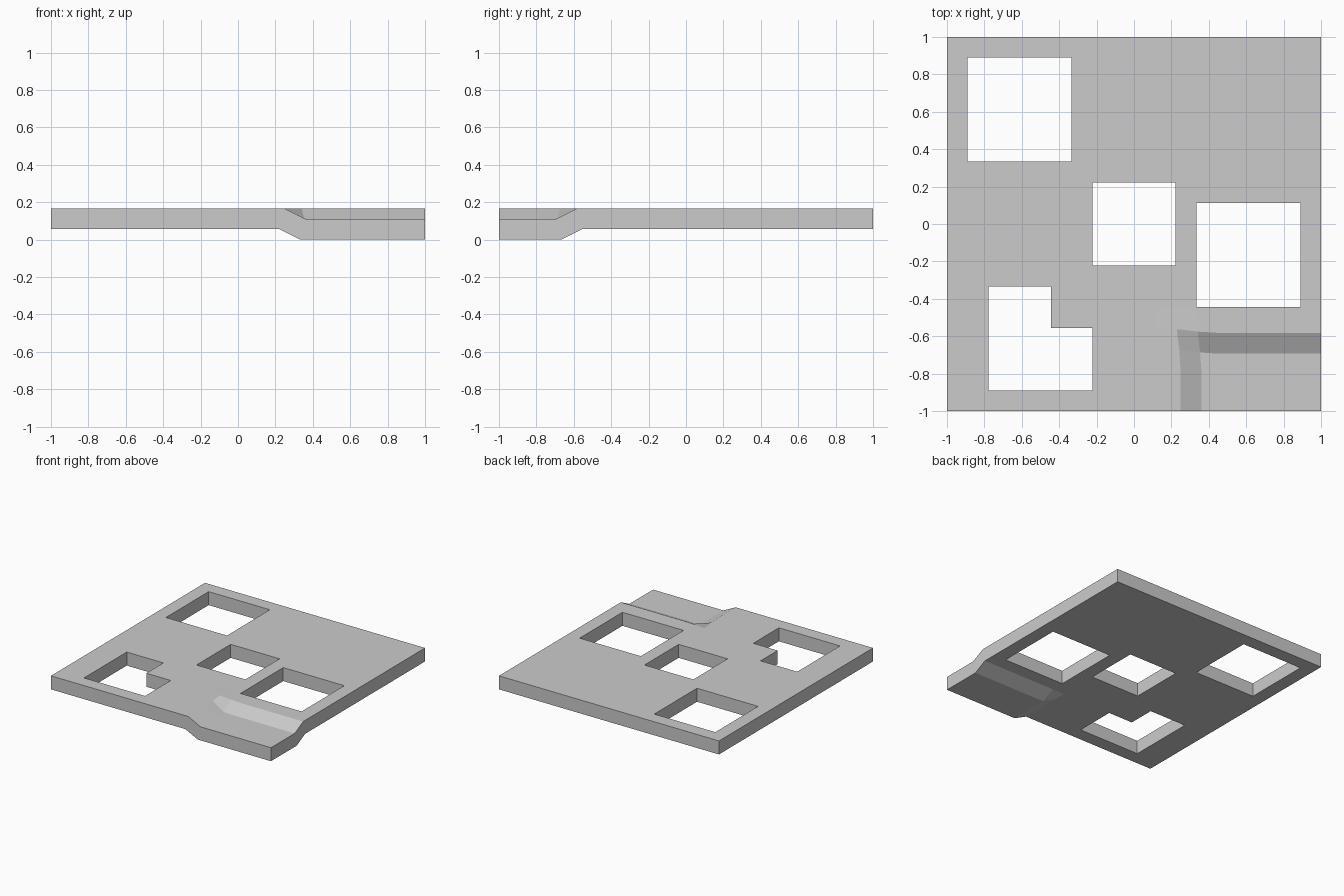
import bpy, bmesh

if "Cube" in bpy.data.objects:
    bpy.data.objects.remove(bpy.data.objects["Cube"])

N = 18                # grid cells per side
S = 2 / N             # cell size
HIGH = S / 2          # underside height of the main plate

# Openings as cell ranges: x0, x1, y0, y1 (cells counted from the centre)
openings = [(-8, -3, 3, 8), (-2, 2, -2, 2), (3, 8, -4, 1),
            (-7, -4, -8, -3), (-4, -2, -8, -5)]

# Underside sheet with openings and the lowered front right corner
bm = bmesh.new()
bmesh.ops.create_grid(bm, x_segments=N, y_segments=N, size=1)
for v in bm.verts:
    low = v.co.x > 2.5 * S and v.co.y < -5.5 * S
    v.co.z = 0 if low else HIGH


def in_opening(face):
    c = face.calc_center_median() / S
    return any(x0 < c.x < x1 and y0 < c.y < y1 for x0, x1, y0, y1 in openings)


bmesh.ops.delete(bm, geom=[f for f in bm.faces if in_opening(f)], context='FACES')

mesh = bpy.data.meshes.new("floor_plate")
bm.to_mesh(mesh)
bm.free()
plate = bpy.data.objects.new("floor_plate", mesh)
bpy.context.collection.objects.link(plate)

# Thicken upward along the surface normals
solid = plate.modifiers.new("thickness", 'SOLIDIFY')
solid.thickness = S
solid.offset = 1
solid.use_even_offset = True
